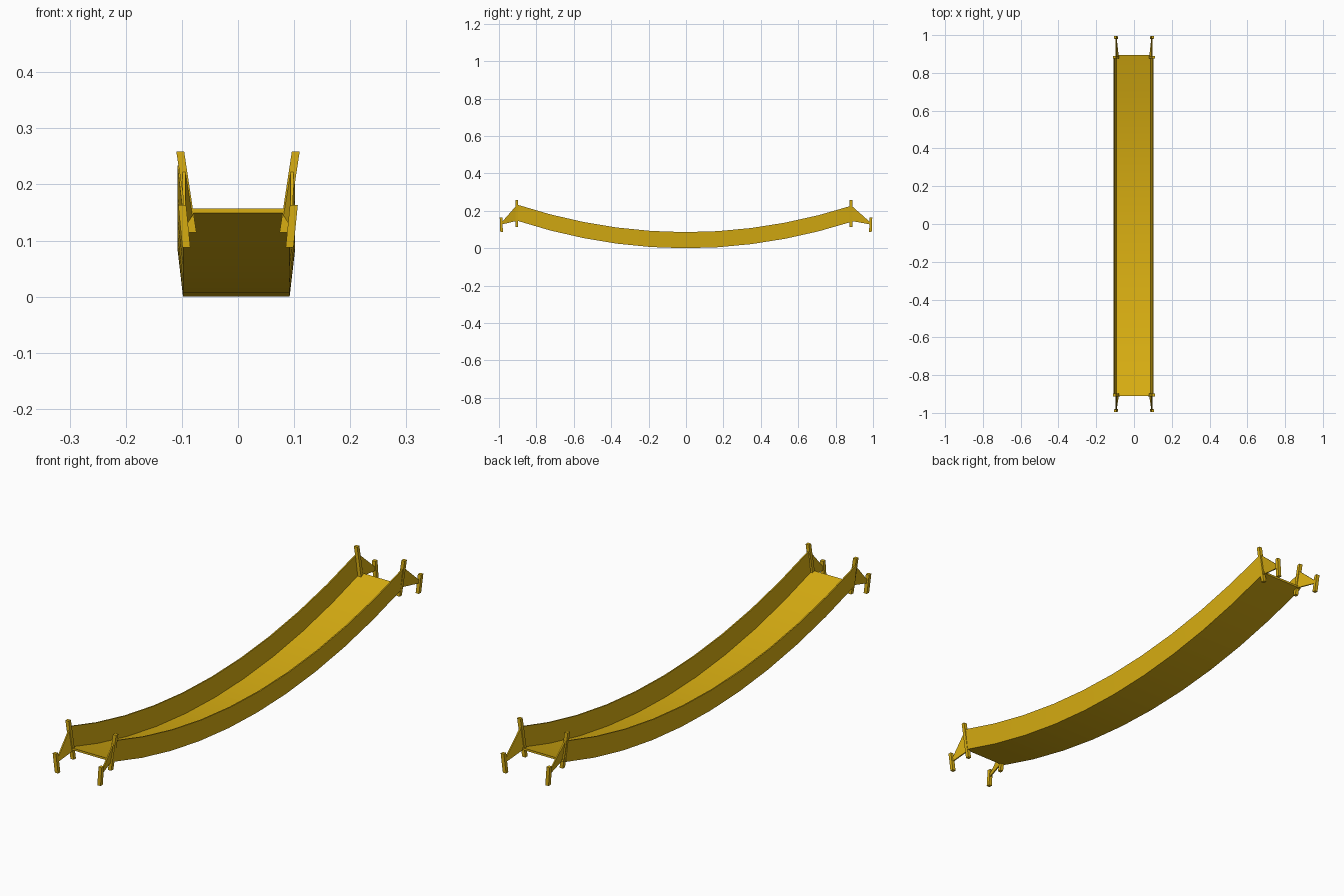
import bpy, bmesh
from mathutils import Vector

if "Cube" in bpy.data.objects:
    bpy.data.objects.remove(bpy.data.objects["Cube"])

yellow = bpy.data.materials.new("golden yellow")
yellow.diffuse_color = (0.70, 0.43, 0.006, 1)
yellow.use_nodes = True
yellow.node_tree.nodes["Principled BSDF"].inputs["Base Color"].default_value = yellow.diffuse_color

Y0, Y1, SEG = -0.905, 0.885, 10
CX = -0.003          # the bridge sits slightly off centre


def sag(y):
    return 0.146 * (y / 0.9) ** 2


def finish(name, bm, smooth=False):
    bmesh.ops.recalc_face_normals(bm, faces=bm.faces)
    me = bpy.data.meshes.new(name)
    bm.to_mesh(me)
    bm.free()
    me.materials.append(yellow)
    ob = bpy.data.objects.new(name, me)
    bpy.context.collection.objects.link(ob)
    if smooth:
        bpy.context.view_layer.objects.active = ob
        ob.select_set(True)
        bpy.ops.object.shade_smooth_by_angle(angle=0.5)
        ob.select_set(False)
    return ob


def loft(name, rings, smooth=False):
    """Closed solid through matching cross-sections."""
    bm = bmesh.new()
    vs = [[bm.verts.new(p) for p in r] for r in rings]
    n = len(vs[0])
    for a, b in zip(vs, vs[1:]):
        for i in range(n):
            j = (i + 1) % n
            bm.faces.new((a[i], a[j], b[j], b[i]))
    bm.faces.new(vs[0])
    bm.faces.new(vs[-1][::-1])
    return finish(name, bm, smooth)


def sweep(name, section, y0, y1):
    """Carry an x-z section along the sagging curve."""
    ys = [y0 + (y1 - y0) * i / SEG for i in range(SEG + 1)]
    return loft(name, [[(x, y, z + sag(y)) for x, z in section] for y in ys], True)


def post(name, bottom, top, w):
    h = w / 2
    corners = [(-h, -h), (h, -h), (h, h), (-h, h)]
    return loft(name, [[Vector(p) + Vector((a, b, 0)) for a, b in corners]
                       for p in (bottom, top)])


# Walkway
sweep("deck", [(CX - 0.093, 0), (CX + 0.093, 0), (CX + 0.093, 0.008), (CX - 0.093, 0.008)],
      -0.91, 0.895)

for s, side in ((-1, "left"), (1, "right")):
    # Side walls leaning outward
    sweep(side + "_wall",
          [(CX + s * x, z) for x, z in ((0.095, 0.0), (0.105, 0.086), (0.100, 0.086), (0.090, 0.0))],
          Y0, Y1)
    for e, end, yi, yo in ((-1, "front", Y0, -0.99), (1, "back", 0.882, 0.99)):
        label = end + "_" + side
        # Tall post at the end of the deck and short anchor post beyond it
        post(label + "_tall_post", (s * 0.081, yi, 0.114), (s * 0.103, yi, 0.259), 0.014)
        post(label + "_anchor_post", (s * 0.092, yo - e * 0.004, 0.088),
             (s * 0.0995, yo - e * 0.001, 0.163), 0.014)
        # Tapering web between the posts
        loft(label + "_web", [
            [(s * 0.085, yi, 0.146), (s * 0.099, yi, 0.230),
             (s * 0.094, yi, 0.230), (s * 0.080, yi, 0.146)],
            [(s * 0.097, yo - e * 0.004, 0.127), (s * 0.098, yo - e * 0.004, 0.138),
             (s * 0.093, yo - e * 0.004, 0.138), (s * 0.092, yo - e * 0.004, 0.127)]])
